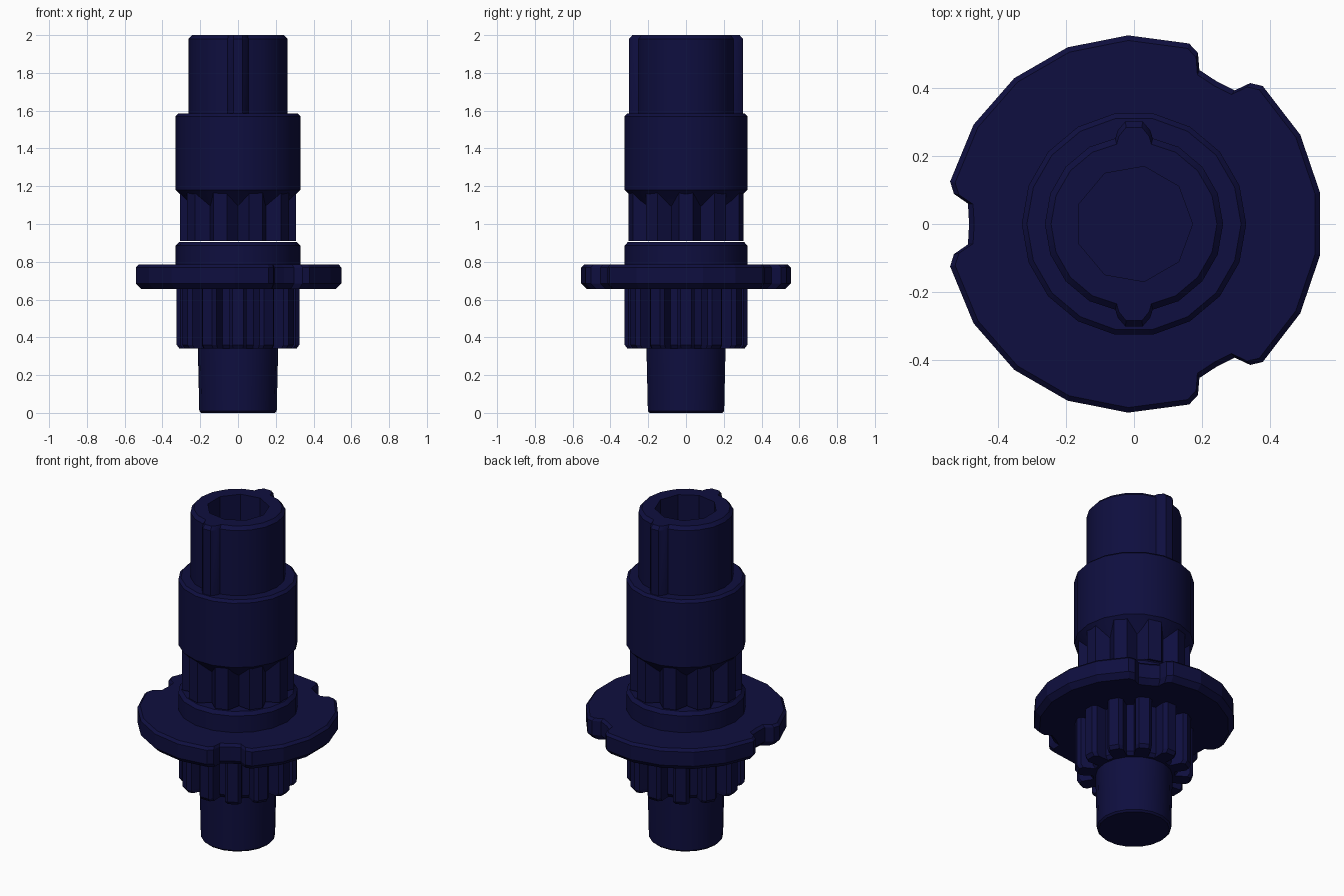
import bpy, bmesh, math
from math import sin, cos, radians

if "Cube" in bpy.data.objects:
    bpy.data.objects.remove(bpy.data.objects["Cube"])

navy = bpy.data.materials.new("dark_navy")
navy.diffuse_color = (0.0045, 0.0045, 0.05, 1)
navy.use_nodes = True
navy.node_tree.nodes["Principled BSDF"].inputs["Base Color"].default_value = navy.diffuse_color


def polar(r, deg):
    return (r * cos(radians(deg)), r * sin(radians(deg)))


def circle(r, n=18, start=0):
    return [polar(r, start + 360 * i / n) for i in range(n)]


def grow(pts, amount):
    """Move an outline radially by a fixed amount."""
    return [(x * (1 + amount / math.hypot(x, y)), y * (1 + amount / math.hypot(x, y))) for x, y in pts]


def loft(name, rings, smooth=30):
    """Skin a list of (outline, z) rings and cap both ends."""
    bm = bmesh.new()
    loops = [[bm.verts.new((x, y, z)) for x, y in pts] for pts, z in rings]
    n = len(loops[0])
    for a, b in zip(loops, loops[1:]):
        for i in range(n):
            j = (i + 1) % n
            bm.faces.new((a[i], a[j], b[j], b[i]))
    bm.faces.new(loops[0][::-1])
    bm.faces.new(loops[-1])
    bmesh.ops.recalc_face_normals(bm, faces=bm.faces)
    me = bpy.data.meshes.new(name)
    bm.to_mesh(me)
    bm.free()
    me.materials.append(navy)
    ob = bpy.data.objects.new(name, me)
    bpy.context.collection.objects.link(ob)
    if smooth:
        bpy.ops.object.select_all(action='DESELECT')
        ob.select_set(True)
        bpy.context.view_layer.objects.active = ob
        bpy.ops.object.shade_smooth_by_angle(angle=radians(smooth))
    return ob


def turned(name, profile):
    return loft(name, [(circle(r), z) for r, z in profile])


# Bottom pin
turned("bottom_pin", [(0.195, 0), (0.205, 0.01), (0.213, 0.36)])

# Lower gear: twelve narrow teeth with nipped tips
teeth = []
for i in range(12):
    for r, off in ((0.24, -10), (0.308, -8.5), (0.326, -5), (0.326, 5), (0.308, 8.5), (0.24, 10)):
        teeth.append(polar(r, i * 30 + off))
loft("lower_gear", [(grow(teeth, -0.015), 0.34), (teeth, 0.36), (teeth, 0.67)], 0)

# Flange: three arcs separated by chamfered notches
disc = []
for k in range(3):
    c = k * 120
    disc += [polar(0.555, c - 47 + 18.8 * i) for i in range(6)]
    for r, off in ((0.537, 50.5), (0.492, 53), (0.485, 60), (0.492, 67), (0.537, 69.5)):
        disc.append(polar(r, c + off))
loft("flange", [(grow(disc, -0.03), 0.655), (disc, 0.685), (disc, 0.77), (grow(disc, -0.015), 0.785)], 0)

# Collar on the flange
turned("collar", [(0.33, 0.77), (0.33, 0.885), (0.312, 0.905)])

# Fluted neck: V grooves between flat lands
flutes = []
for i in range(10):
    c = -90 + i * 36
    flutes += [polar(0.25, c), polar(0.31, c + 11), polar(0.31, c + 25)]
loft("fluted_neck", [(flutes, 0.911), (flutes, 1.25)], 0)

# Main barrel with conical underside
turned("barrel", [(0.235, 1.075), (0.31, 1.16), (0.33, 1.18), (0.33, 1.57), (0.315, 1.585)])

# Top tube with a key on the front and back
tube = []
for c in (90, 270):
    for x, y in ((0.055, 0.252), (0.048, 0.275), (0.025, 0.302), (-0.025, 0.302), (-0.048, 0.275), (-0.055, 0.252)):
        s = 1 if c == 90 else -1
        tube.append((x * s, y * s))
    tube += [polar(0.262, c + d) for d in (30, 50, 70, 90, 110, 130, 150)]
top = loft("top_tube", [(tube, 1.55), (tube, 1.98), (grow(tube, -0.018), 2.0)])

# Bore through the top tube
cutter = loft("bore_cutter", [(circle(0.172, 9), 1.5), (circle(0.172, 9), 2.1)], 0)
cutter.hide_render = True
cutter.hide_set(True)
mod = top.modifiers.new("bore", 'BOOLEAN')
mod.operation = 'DIFFERENCE'
mod.object = cutter
mod.solver = 'EXACT'
